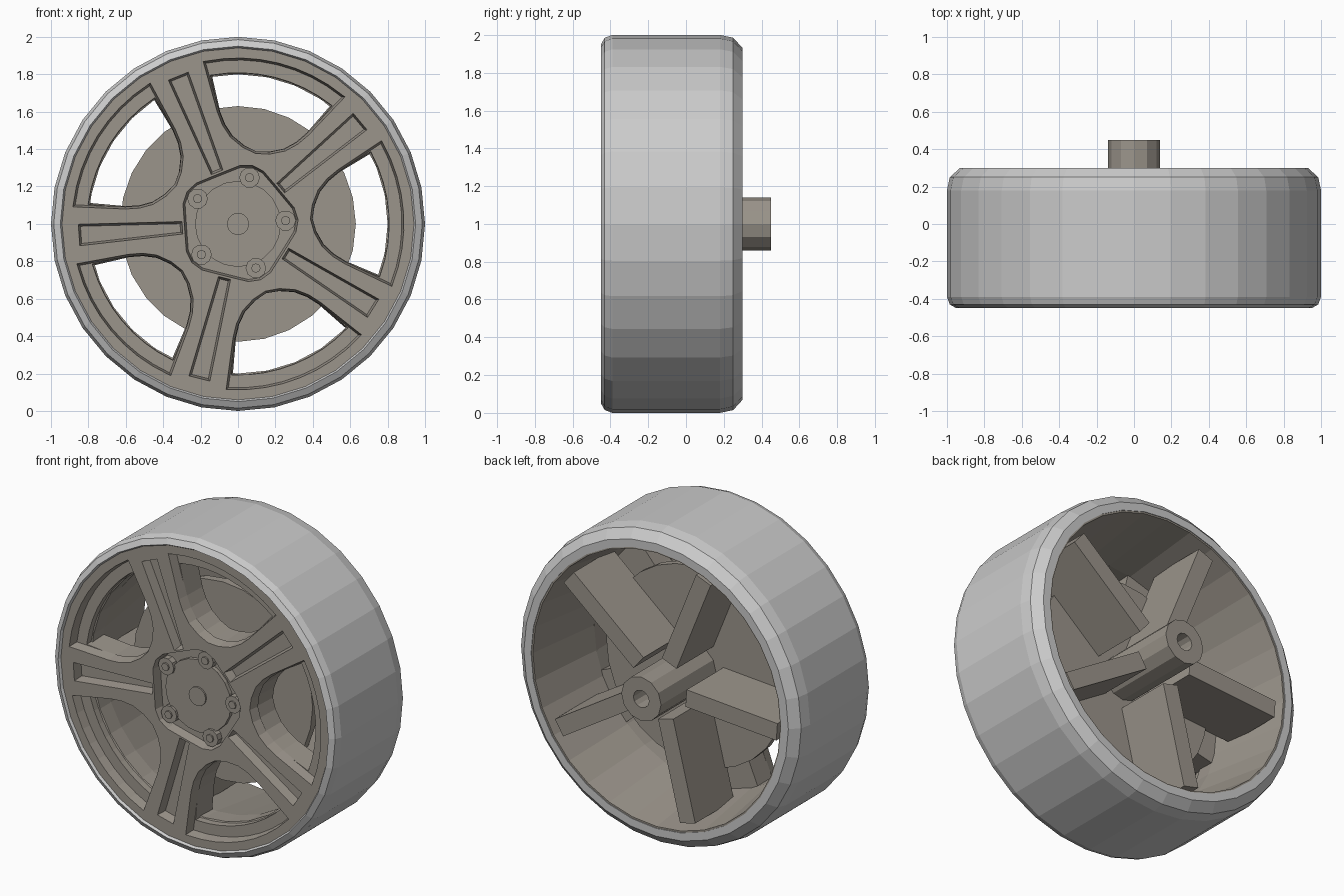
import bpy, bmesh
from math import sin, cos, pi, radians, asin

if "Cube" in bpy.data.objects:
    bpy.data.objects.remove(bpy.data.objects["Cube"])

SPOKES = [40 + 72 * i for i in range(5)]
GAPS = [4 + 72 * i for i in range(5)]

rim_mat = bpy.data.materials.new("rim_tan")
rim_mat.diffuse_color = (0.33, 0.30, 0.26, 1)
rim_mat.use_nodes = True
rim_mat.node_tree.nodes["Principled BSDF"].inputs["Base Color"].default_value = rim_mat.diffuse_color


def finish(bm, name, mat=None):
    bmesh.ops.recalc_face_normals(bm, faces=bm.faces)
    me = bpy.data.meshes.new(name)
    bm.to_mesh(me)
    bm.free()
    ob = bpy.data.objects.new(name, me)
    bpy.context.collection.objects.link(ob)
    if mat:
        me.materials.append(mat)
    return ob


def lathe(name, profile, n, mat=None):
    """Closed (radius, y) profile turned about the axle."""
    bm = bmesh.new()
    rings = [[bm.verts.new((r * cos(2 * pi * i / n), y, 1 + r * sin(2 * pi * i / n)))
              for r, y in profile] for i in range(n)]
    m = len(profile)
    for i in range(n):
        a, b = rings[i], rings[(i + 1) % n]
        for j in range(m):
            k = (j + 1) % m
            bm.faces.new((a[j], a[k], b[k], b[j]))
    return finish(bm, name, mat)


def disc(name, r, y0, y1, n, x=0, z=1, mat=rim_mat):
    bm = bmesh.new()
    lo, hi = [[bm.verts.new((x + r * cos(2 * pi * i / n), y, z + r * sin(2 * pi * i / n)))
               for i in range(n)] for y in (y0, y1)]
    bm.faces.new(lo)
    bm.faces.new(hi)
    for i in range(n):
        k = (i + 1) % n
        bm.faces.new((lo[i], lo[k], hi[k], hi[i]))
    return finish(bm, name, mat)


def turn(pts, deg):
    c, s = cos(radians(deg)), sin(radians(deg))
    return [(x * c - y * s, x * s + y * c) for x, y in pts]


def circle(r, n):
    return [(r * cos(2 * pi * i / n), r * sin(2 * pi * i / n)) for i in range(n)]


def inset(pts, d):
    """Shift a counter-clockwise outline by d along its outward normals."""
    out = []
    n = len(pts)
    for i, (x, y) in enumerate(pts):
        (ax, ay), (bx, by) = pts[i - 1], pts[(i + 1) % n]
        l1 = ((x - ax) ** 2 + (y - ay) ** 2) ** 0.5
        l2 = ((bx - x) ** 2 + (by - y) ** 2) ** 0.5
        n1 = ((y - ay) / l1, (ax - x) / l1)
        n2 = ((by - y) / l2, (x - bx) / l2)
        k = d / max(0.4, 1 + n1[0] * n2[0] + n1[1] * n2[1])
        out.append((x + k * (n1[0] + n2[0]), y + k * (n1[1] + n2[1])))
    return out


def plate(name, loops, y0, y1, slope):
    """Holed plate: the holes widen by slope towards the front (y0)."""
    bm = bmesh.new()
    fronts, backs = [], []
    for i, pts in enumerate(loops):
        opened = inset(pts, -slope if i == 0 else slope)
        f = [bm.verts.new((x, y0, 1 + z)) for x, z in opened]
        b = [bm.verts.new((x, y1, 1 + z)) for x, z in pts]
        n = len(pts)
        for j in range(n):
            k = (j + 1) % n
            bm.faces.new((f[j], f[k], b[k], b[j]))
            fronts.append(bm.edges.get((f[j], f[k])))
            backs.append(bm.edges.get((b[j], b[k])))
    for edges in (fronts, backs):
        bmesh.ops.triangle_fill(bm, edges=edges, use_beauty=True, normal=(0, -1, 0))
    bmesh.ops.dissolve_limit(bm, angle_limit=0.01, verts=bm.verts, edges=bm.edges)
    return finish(bm, name, rim_mat)


def window(r_out, tight):
    """D-shaped opening between two spokes, centred on +x."""
    side = [(0.56, 0.25), (0.50, 0.207), (0.45, 0.153), (0.415, 0.08)]
    upper = [(x, y - tight) for x, y in side]
    a = radians(36) - asin((0.155 + tight) / r_out)
    arc = [(r_out * cos(t), r_out * sin(t)) for t in [-a + 2 * a * i / 8 for i in range(9)]]
    return arc + upper + [(0.40, 0)] + [(x, -y) for x, y in reversed(upper)]


# Tyre band
lathe("tyre", [(0.95, -0.45), (0.985, -0.43), (1.0, -0.39), (1.0, 0.18), (0.985, 0.25),
               (0.93, 0.30), (0.88, 0.30), (0.90, 0.0), (0.92, -0.40)], 32)

# Tapered barrel inside the tyre
lathe("rim_barrel", [(0.93, -0.37), (0.91, 0.0), (0.89, 0.295), (0.87, 0.295),
                     (0.80, -0.22), (0.80, -0.33), (0.88, -0.37)], 32, rim_mat)

# Spoke face: back layer with windows, front layer also with grooves and hub recess
plate("spoke_back", [circle(0.93, 32)] + [turn(window(0.80, 0.012), g) for g in GAPS],
      -0.375, -0.22, 0.008)
groove = [(0.31, -0.022), (0.84, -0.045), (0.84, 0.045), (0.31, 0.022)]
recess = []
for g in GAPS:
    recess += turn([(0.245, -0.13), (0.295, -0.06), (0.31, 0), (0.295, 0.06), (0.245, 0.13)], g)
plate("spoke_front", [circle(0.955, 32), recess]
      + [turn(window(0.875, 0.008), g) for g in GAPS]
      + [turn(groove, s) for s in SPOKES], -0.435, -0.37, 0.012)

# Centre plate, cap and bolts with pads
disc("hub_plate", 0.23, -0.40, -0.36, 20)
disc("hub_cap", 0.06, -0.41, -0.39, 12)
for g in GAPS:
    x, z = 0.255 * cos(radians(g)), 1 + 0.255 * sin(radians(g))
    disc("bolt_pad", 0.055, -0.415, -0.36, 10, x, z)
    disc("bolt", 0.025, -0.425, -0.40, 8, x, z)

# Brake disc and axle tube
disc("brake_disc", 0.63, -0.15, -0.10, 28)
lathe("axle", [(0.055, 0.25), (0.055, 0.45), (0.14, 0.45), (0.14, -0.37), (0.001, -0.37),
               (0.001, 0.25)], 12, rim_mat)

# Rear struts behind each spoke
for s in SPOKES:
    bm = bmesh.new()
    bmesh.ops.create_cube(bm, size=1)
    for v in bm.verts:
        u, w = turn([(0.51 + v.co.x * 0.64, v.co.z * 0.11)], s)[0]
        v.co = (u, 0.075 + v.co.y * 0.39, 1 + w)
    finish(bm, "rear_strut", rim_mat)
